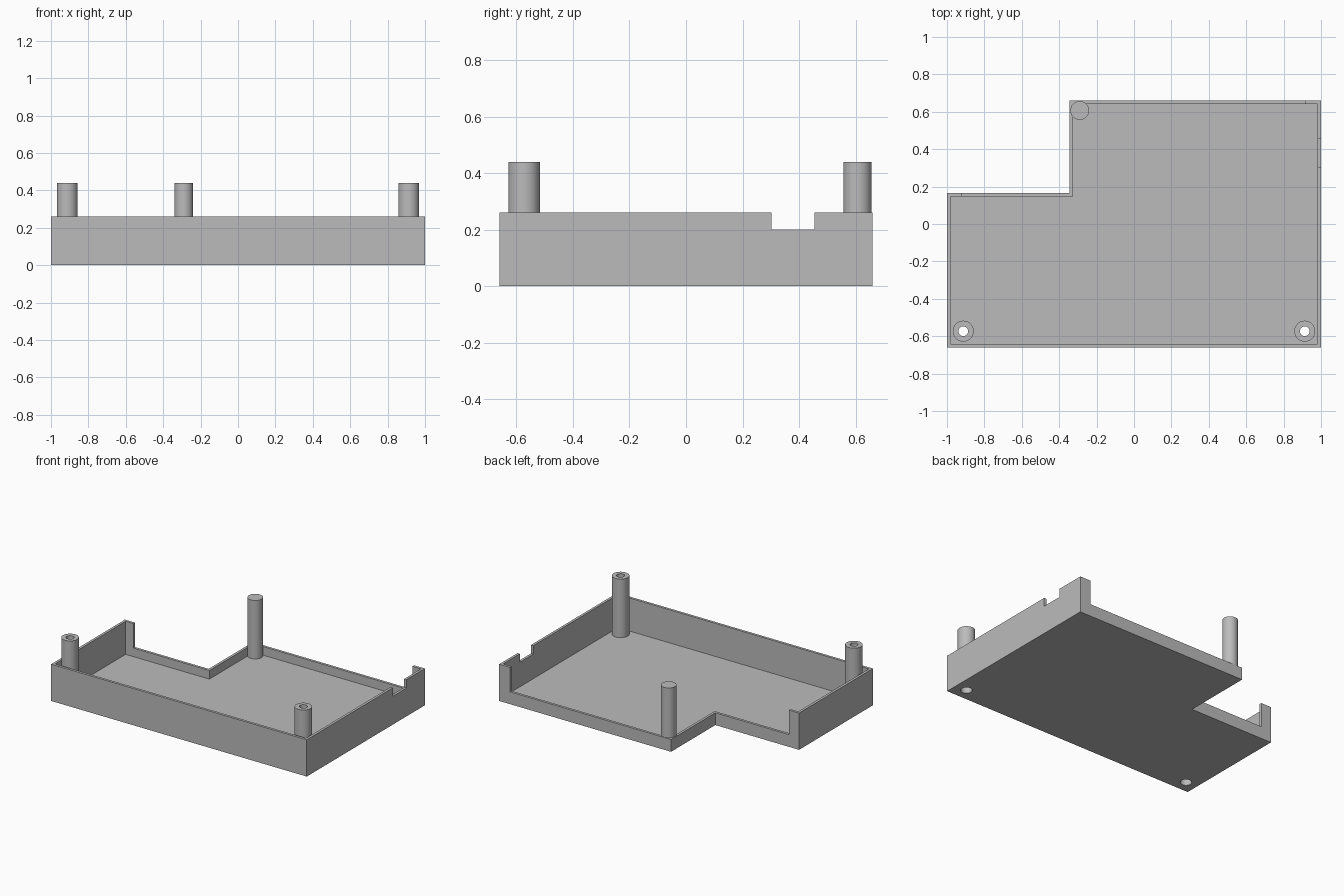
import bpy
import bmesh

cube = bpy.data.objects.get("Cube")
if cube:
    bpy.data.objects.remove(cube, do_unlink=True)

GREY = (0.5, 0.5, 0.5, 1)
grey = bpy.data.materials.new("plain grey")
grey.use_nodes = True
grey.diffuse_color = GREY
grey.node_tree.nodes["Principled BSDF"].inputs["Base Color"].default_value = GREY

WALL, FLOOR, LOW, TOP, POST_TOP = 0.018, 0.026, 0.087, 0.26, 0.44


def prism(name, points, z0, z1):
    """Extrude a flat outline from z0 up to z1."""
    bm = bmesh.new()
    face = bm.faces.new([bm.verts.new((x, y, z0)) for x, y in points])
    up = bmesh.ops.extrude_face_region(bm, geom=[face])["geom"]
    bmesh.ops.translate(bm, vec=(0, 0, z1 - z0),
                        verts=[v for v in up if isinstance(v, bmesh.types.BMVert)])
    bmesh.ops.recalc_face_normals(bm, faces=bm.faces)
    mesh = bpy.data.meshes.new(name)
    bm.to_mesh(mesh)
    bm.free()
    mesh.materials.append(grey)
    obj = bpy.data.objects.new(name, mesh)
    bpy.context.collection.objects.link(obj)
    return obj


def box(name, x0, x1, y0, y1, z0, z1):
    return prism(name, [(x0, y0), (x1, y0), (x1, y1), (x0, y1)], z0, z1)


def cylinder(name, x, y, radius, z0, z1):
    bpy.ops.mesh.primitive_cylinder_add(vertices=48, radius=radius, depth=z1 - z0,
                                        location=(x, y, (z0 + z1) / 2))
    obj = bpy.context.object
    obj.name = name
    obj.data.materials.append(grey)
    return obj


def activate(obj):
    bpy.ops.object.select_all(action="DESELECT")
    obj.select_set(True)
    bpy.context.view_layer.objects.active = obj


def cut(obj, cutter):
    """Subtract the cutter from the object, then discard the cutter."""
    cutter.hide_render = True
    mod = obj.modifiers.new("cut", "BOOLEAN")
    mod.operation, mod.solver, mod.object = "DIFFERENCE", "EXACT", cutter
    activate(obj)
    bpy.ops.object.modifier_apply(modifier=mod.name)
    bpy.data.objects.remove(cutter, do_unlink=True)


def outline(inset):
    """L-shaped plan of the tray, moved inwards by the inset."""
    side, back, step_x, step_y = 1 - inset, 0.66 - inset, -0.345 + inset, 0.165 - inset
    return [(-side, -back), (side, -back), (side, back),
            (step_x, back), (step_x, step_y), (-side, step_y)]


# Tray with hollow interior, lowered back walls and a cable notch on the left side
tray = prism("tray", outline(0), 0, TOP)
cut(tray, prism("cavity", outline(WALL), FLOOR, 1))
cut(tray, box("low_wall_cut", -0.92, 0.915, 0.12, 0.8, LOW, 1))
cut(tray, box("notch_cut", 0.95, 1.1, 0.302, 0.455, 0.2, 1))

# Hollow front posts with a wider screw recess underneath
for side, name in ((-1, "right"), (1, "left")):
    x, y = side * 0.913, -0.573
    post = cylinder(name + "_screw_post", x, y, 0.056, 0.01, POST_TOP)
    for part in (tray, post):
        cut(part, cylinder("screw_hole", x, y, 0.026, -0.1, 1))
        cut(part, cylinder("screw_recess", x, y, 0.037, -0.1, 0.14))
    activate(post)
    bpy.ops.object.shade_smooth_by_angle()

# Solid back post
back_post = cylinder("back_post", -0.29, 0.607, 0.05, 0.01, POST_TOP)
activate(back_post)
bpy.ops.object.shade_smooth_by_angle()
activate(tray)
bpy.ops.object.shade_smooth_by_angle()
